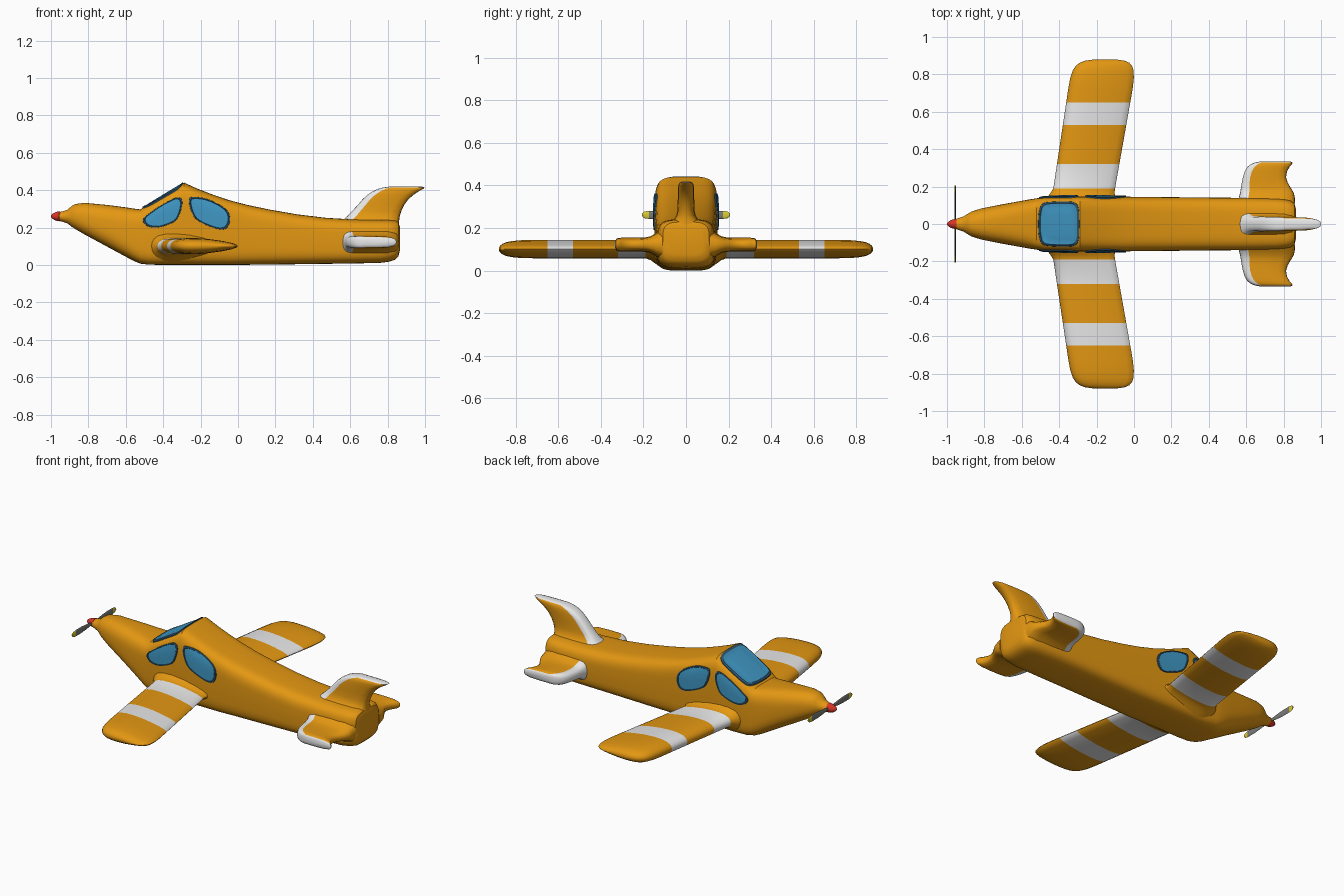
import bpy, bmesh, math
from mathutils import Vector
from mathutils.bvhtree import BVHTree


def mat(name, r, g, b):
    m = bpy.data.materials.new(name)
    m.diffuse_color = (r, g, b, 1)
    return m


ORANGE = mat("orange paint", 0.77, 0.31, 0.006)
WHITE = mat("white paint", 0.8, 0.8, 0.8)
BLUE = mat("window blue", 0.05, 0.31, 0.55)
FRAME = mat("window frame", 0.03, 0.10, 0.17)
RED = mat("spinner red", 0.68, 0.035, 0.02)
GREY = mat("blade grey", 0.2, 0.2, 0.19)
YELLOW = mat("tip yellow", 0.7, 0.6, 0.03)


def finish(bm, name, mats, mirror=False, angle=35):
    bmesh.ops.recalc_face_normals(bm, faces=bm.faces)
    me = bpy.data.meshes.new(name)
    bm.to_mesh(me)
    bm.free()
    for m in mats:
        me.materials.append(m)
    ob = bpy.data.objects.new(name, me)
    bpy.context.collection.objects.link(ob)
    bpy.ops.object.select_all(action='DESELECT')
    ob.select_set(True)
    bpy.context.view_layer.objects.active = ob
    bpy.ops.object.shade_smooth_by_angle(angle=math.radians(angle))
    if mirror:
        md = ob.modifiers.new("mirror", 'MIRROR')
        md.use_axis = (False, True, False)
        md.use_mirror_merge = False
    return ob


def loft(name, rings, mats, rule=lambda i, k: 0, end=0, mirror=False, angle=35):
    """Skin closed rings; rule(i, k) gives the material of face k between rings i and i+1."""
    bm = bmesh.new()
    vs = [[bm.verts.new(p) for p in r] for r in rings]
    n = len(vs[0])
    for i in range(len(vs) - 1):
        for k in range(n):
            j = (k + 1) % n
            f = bm.faces.new((vs[i][k], vs[i][j], vs[i + 1][j], vs[i + 1][k]))
            f.material_index = rule(i, k)
    bm.faces.new(vs[0])
    bm.faces.new(vs[-1]).material_index = end
    return finish(bm, name, mats, mirror, angle)


def spow(v, e):
    return math.copysign(abs(v) ** e, v)


# Fuselage: x, top, bottom, half width, squareness
stations = [
    (-0.955, 0.283, 0.236, 0.026, 2), (-0.935, 0.287, 0.230, 0.033, 2),
    (-0.91, 0.296, 0.221, 0.041, 2), (-0.89, 0.315, 0.205, 0.054, 2.1),
    (-0.87, 0.326, 0.192, 0.066, 2.2), (-0.82, 0.332, 0.163, 0.082, 2.4),
    (-0.70, 0.321, 0.098, 0.106, 2.8), (-0.60, 0.308, 0.044, 0.124, 3.4),
    (-0.555, 0.301, 0.020, 0.132, 3.8), (-0.522, 0.297, 0.007, 0.137, 4.3),
    (-0.48, 0.324, 0.002, 0.143, 5), (-0.40, 0.373, 0, 0.147, 5),
    (-0.288, 0.440, 0, 0.148, 5), (-0.22, 0.409, 0, 0.148, 5),
    (-0.14, 0.378, 0, 0.147, 5), (-0.05, 0.347, 0, 0.146, 5),
    (0.05, 0.321, 0.001, 0.145, 4.6), (0.17, 0.296, 0.002, 0.144, 4.4),
    (0.32, 0.270, 0.004, 0.142, 4.2), (0.47, 0.252, 0.006, 0.141, 4),
    (0.62, 0.243, 0.008, 0.139, 4), (0.76, 0.241, 0.011, 0.136, 4),
    (0.81, 0.240, 0.018, 0.131, 4), (0.84, 0.238, 0.028, 0.124, 4),
    (0.858, 0.228, 0.046, 0.109, 4), (0.865, 0.205, 0.075, 0.083, 3.5)]
rings = []
for x, top, bot, w, e in stations:
    ring = []
    for k in range(48):
        a = math.tau * k / 48
        ring.append(Vector((x, w * spow(math.cos(a), 2 / e),
                            (top + bot) / 2 + (top - bot) / 2 * spow(math.sin(a), 2 / e))))
    rings.append(ring)
fuselage = loft("fuselage", rings, [ORANGE])
bm = bmesh.new()
bm.from_mesh(fuselage.data)
skin = BVHTree.FromBMesh(bm)
bm.free()


def rounded(pts, steps=5):
    """Closed smooth curve through the given points."""
    pts = [Vector(p) for p in pts]
    n, out = len(pts), []
    for i in range(n):
        a, b, c, d = (pts[(i + q) % n] for q in (-1, 0, 1, 2))
        for s in range(steps):
            t = s / steps
            out.append(0.5 * (2 * b + (c - a) * t + (2 * a - 5 * b + 4 * c - d) * t * t
                              + (3 * b - a - 3 * c + d) * t ** 3))
    return out


def window(name, pts, out_dir, to3d, mirror=False):
    """Thin framed pane laid on the fuselage skin."""
    outline = rounded(pts)
    mid = sum(outline, Vector((0, 0))) / len(outline)
    layers = [(1, -0.004), (0.985, 0.006), (0.92, 0.007), (0.89, 0.004),
              (0.65, 0.004), (0.4, 0.004), (0.15, 0.004)]
    rs = []
    for s, off in layers:
        ring = []
        for p in outline:
            hit = skin.ray_cast(to3d(mid + (p - mid) * s), -out_dir)[0]
            ring.append(hit + out_dir * off)
        rs.append(ring)
    bm = bmesh.new()
    vs = [[bm.verts.new(p) for p in r] for r in rs]
    n = len(outline)
    for i in range(len(vs) - 1):
        for k in range(n):
            j = (k + 1) % n
            f = bm.faces.new((vs[i][k], vs[i][j], vs[i + 1][j], vs[i + 1][k]))
            f.material_index = 0 if i < 3 else 1
    bm.faces.new(vs[-1]).material_index = 1
    ob = finish(bm, name, [FRAME, BLUE], mirror)
    # make sure the open patch faces outwards
    if sum((f.normal.dot(out_dir) * f.area for f in ob.data.polygons)) < 0:
        ob.data.flip_normals()


side = dict(out_dir=Vector((0, 1, 0)), to3d=lambda p: Vector((p.x, 1, p.y)), mirror=True)
window("front_side_window", [(-0.508, 0.245), (-0.49, 0.21), (-0.44, 0.199), (-0.38, 0.213),
       (-0.33, 0.24), (-0.305, 0.29), (-0.298, 0.345), (-0.325, 0.362), (-0.39, 0.332),
       (-0.46, 0.287)], **side)
window("rear_side_window", [(-0.263, 0.345), (-0.245, 0.364), (-0.17, 0.355), (-0.09, 0.318),
       (-0.05, 0.28), (-0.042, 0.235), (-0.06, 0.197), (-0.10, 0.19), (-0.17, 0.213),
       (-0.225, 0.245), (-0.252, 0.29)], **side)
window("windshield", [(-0.513, 0), (-0.508, 0.07), (-0.49, 0.108), (-0.45, 0.119), (-0.35, 0.121),
       (-0.31, 0.112), (-0.295, 0.08), (-0.292, 0), (-0.295, -0.08), (-0.31, -0.112),
       (-0.35, -0.121), (-0.45, -0.119), (-0.49, -0.108), (-0.508, -0.07)],
       Vector((0, 0, 1)), lambda p: Vector((p.x, p.y, 1)))

# Section shapes: chord fraction, half thickness fraction
AIRFOIL = [(0, 0), (0.012, 0.32), (0.04, 0.58), (0.1, 0.83), (0.2, 0.97), (0.35, 1), (0.55, 0.9),
           (0.75, 0.67), (0.9, 0.42), (0.98, 0.2), (1, 0)]
SLAB = [(0, 0), (0.008, 0.4), (0.03, 0.72), (0.08, 0.93), (0.17, 1), (0.5, 1), (0.8, 0.92),
        (0.94, 0.7), (0.99, 0.4), (1, 0)]


def section(shape, le, te, thick, place):
    loop = shape + [(u, -w) for u, w in shape[-2:0:-1]]
    return [place(le + (te - le) * u, thick / 2 * w) for u, w in loop]


# Wings with two white bands
rows = [(0.12, -0.475, -0.085, 0.17), (0.145, -0.462, -0.098, 0.135), (0.165, -0.447, -0.104, 0.105)]
rows += [(y, -0.46 + 0.15 * y, -0.135 + 0.177 * y, 0.086)
         for y in (0.19, 0.32, 0.53, 0.65, 0.72)]
rows += [(0.78, -0.341, -0.001, 0.083), (0.82, -0.328, -0.002, 0.075), (0.845, -0.312, -0.01, 0.065),
         (0.862, -0.29, -0.025, 0.05), (0.873, -0.262, -0.05, 0.034), (0.879, -0.22, -0.09, 0.012)]
wing = [section(AIRFOIL, a, b, t, lambda x, w, y=y: (x, y, 0.101 + w)) for y, a, b, t in rows]
loft("wings", wing, [ORANGE, WHITE], lambda i, k: int(i in (3, 5)), mirror=True, angle=50)


def edge_rule(count):
    """White leading edge and white tip."""
    n = 2 * len(SLAB) - 2
    return lambda i, k: int(k < 4 or k >= n - 4 or i == count - 2)


# Tailplanes
rows = [(0.11, 0.55, 0.862, 0.15), (0.14, 0.56, 0.86, 0.11), (0.165, 0.567, 0.855, 0.08),
        (0.19, 0.571, 0.84, 0.068), (0.22, 0.576, 0.822, 0.065), (0.25, 0.582, 0.813, 0.065),
        (0.28, 0.591, 0.818, 0.065), (0.305, 0.606, 0.831, 0.065), (0.32, 0.625, 0.845, 0.062),
        (0.328, 0.645, 0.847, 0.054), (0.333, 0.67, 0.84, 0.03)]
tail = [section(SLAB, a, b, t, lambda x, w, y=y: (x, y, 0.122 + w)) for y, a, b, t in rows]
loft("tailplanes", tail, [ORANGE, WHITE], edge_rule(len(rows)), 1, True, 50)

# Tail fin, flared into the body
rows = [(0.215, 0.535, 0.862, 0.18), (0.24, 0.56, 0.862, 0.115), (0.26, 0.583, 0.865, 0.09),
        (0.285, 0.607, 0.872, 0.08), (0.32, 0.64, 0.888, 0.078), (0.35, 0.665, 0.91, 0.077),
        (0.375, 0.692, 0.938, 0.076), (0.395, 0.722, 0.968, 0.074), (0.407, 0.75, 0.99, 0.068),
        (0.414, 0.775, 1.0, 0.058), (0.419, 0.81, 0.985, 0.034)]
fin = [section(SLAB, a, b, t, lambda x, w, z=z: (x, w, z)) for z, a, b, t in rows]
loft("tail_fin", fin, [ORANGE, WHITE], edge_rule(len(rows)), 1, False, 50)

# Spinner
cone = [(-0.948, 0.027), (-0.965, 0.025), (-0.98, 0.02), (-0.992, 0.013), (-0.998, 0.007), (-1.0, 0.002)]
loft("spinner", [[(x, r * math.cos(math.tau * k / 24), 0.26 + r * math.sin(math.tau * k / 24))
                  for k in range(24)] for x, r in cone], [RED])

# Propeller blades with yellow tips
rows = [(0.0, 0.008), (0.03, 0.009), (0.07, 0.015), (0.12, 0.019), (0.175, 0.019),
        (0.195, 0.016), (0.203, 0.010), (0.207, 0.003)]
blade = [[(-0.957 + 0.004 * math.cos(math.tau * k / 12), y, 0.262 + h * math.sin(math.tau * k / 12))
          for k in range(12)] for y, h in rows]
loft("propeller_blades", blade, [GREY, YELLOW], lambda i, k: int(i >= 4), 1, True, 60)
